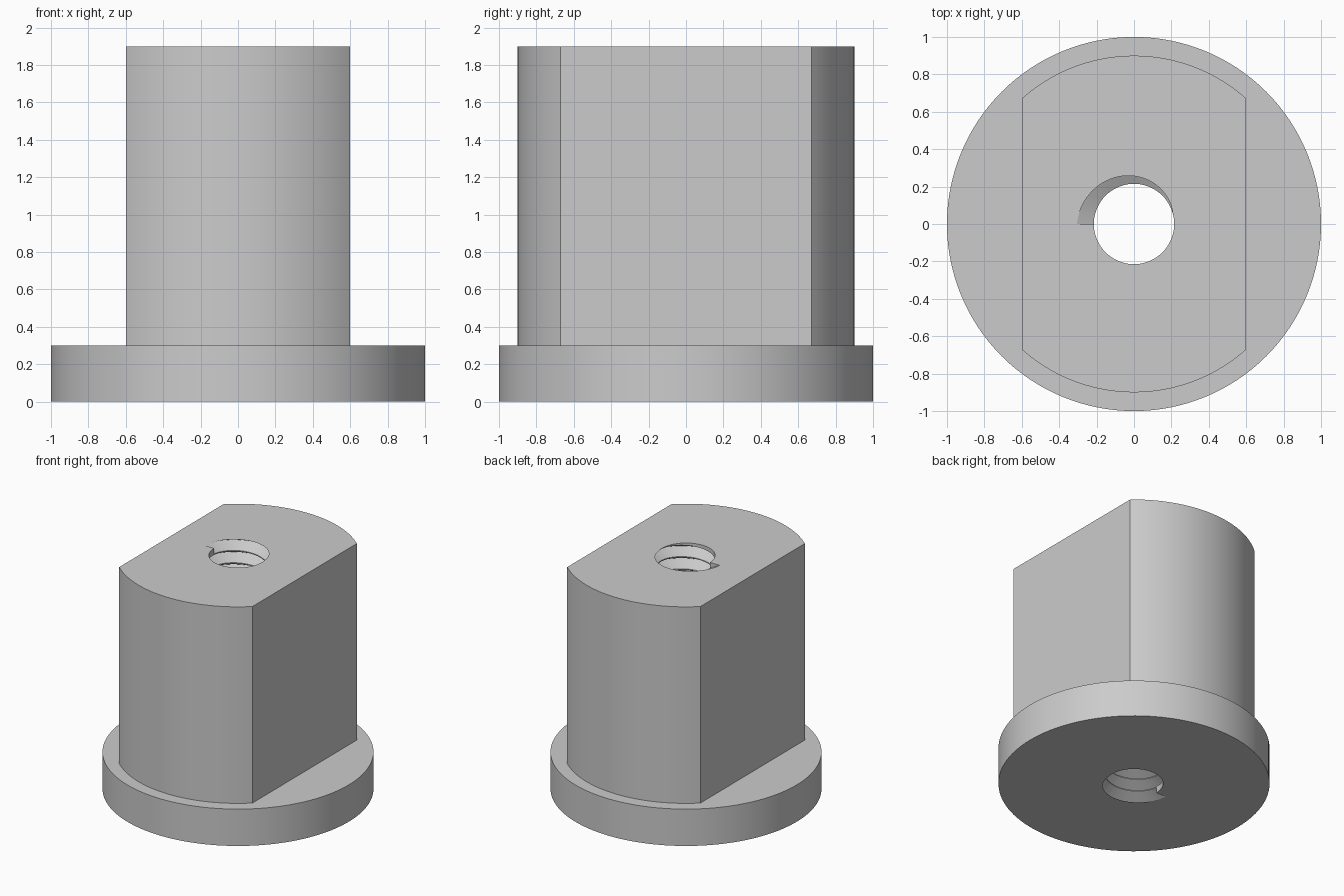
import bpy, bmesh
from math import cos, sin, pi, acos

cube = bpy.data.objects.get("Cube")
if cube:
    bpy.data.objects.remove(cube, do_unlink=True)

HEIGHT, FLANGE_H = 1.9, 0.3
PITCH, BORE_R, ROOT_R = 0.1, 0.215, 0.305
STEPS = 48  # segments per thread turn

grey = bpy.data.materials.new("plain_grey")
grey.use_nodes = True
colour = (0.6, 0.6, 0.6, 1)
grey.diffuse_color = colour
grey.node_tree.nodes["Principled BSDF"].inputs["Base Color"].default_value = colour


def finish(name, bm):
    bmesh.ops.recalc_face_normals(bm, faces=bm.faces[:])
    mesh = bpy.data.meshes.new(name)
    bm.to_mesh(mesh)
    bm.free()
    mesh.materials.append(grey)
    obj = bpy.data.objects.new(name, mesh)
    bpy.context.collection.objects.link(obj)
    return obj


def prism(name, outline, z0, z1):
    bm = bmesh.new()
    face = bm.faces.new([bm.verts.new((x, y, z0)) for x, y in outline])
    top = bmesh.ops.extrude_face_region(bm, geom=[face])["geom"]
    verts = [v for v in top if isinstance(v, bmesh.types.BMVert)]
    bmesh.ops.translate(bm, verts=verts, vec=(0, 0, z1 - z0))
    return finish(name, bm)


def arc(r, start, end, n):
    return [(r * cos(start + (end - start) * i / n),
             r * sin(start + (end - start) * i / n)) for i in range(n + 1)]


def circle(r, n):
    return arc(r, 0, 2 * pi, n)[:-1]


def combine(target, tool, operation):
    mod = target.modifiers.new(operation, "BOOLEAN")
    mod.operation = operation
    mod.solver = "EXACT"
    mod.object = tool
    bpy.context.view_layer.objects.active = target
    bpy.ops.object.modifier_apply(modifier=mod.name)
    bpy.data.objects.remove(tool, do_unlink=True)


# Round flange with a double-flatted boss standing on it
bushing = prism("flanged_bushing", circle(1.0, 128), 0, FLANGE_H)
corner = acos(0.6 / 0.9)
boss_outline = (arc(0.9, corner, pi - corner, 40)
                + arc(0.9, pi + corner, 2 * pi - corner, 40))
boss = prism("boss", boss_outline, 0.1, HEIGHT)
combine(bushing, boss, "UNION")

# Through bore
bore = prism("bore_cutter", circle(BORE_R, STEPS), -0.2, HEIGHT + 0.2)
combine(bushing, bore, "DIFFERENCE")

# Right-hand V thread swept as a helix from the bottom to the top face
bm = bmesh.new()
section = [(ROOT_R, 0), (0.209, 0.49 * PITCH), (0.209, -0.49 * PITCH)]
rings = []
for i in range(round(HEIGHT / PITCH) * STEPS + 1):
    a = pi + 2 * pi * i / STEPS
    rings.append([bm.verts.new((r * cos(a), r * sin(a), PITCH * i / STEPS + dz))
                  for r, dz in section])
for lower, upper in zip(rings, rings[1:]):
    for j in range(3):
        k = (j + 1) % 3
        bm.faces.new((lower[j], lower[k], upper[k], upper[j]))
bm.faces.new(rings[0])
bm.faces.new(rings[-1])
combine(bushing, finish("thread_cutter", bm), "DIFFERENCE")

# Smooth round walls, crisp rims and flats
bpy.ops.object.select_all(action="DESELECT")
bushing.select_set(True)
bpy.context.view_layer.objects.active = bushing
bpy.ops.object.shade_smooth_by_angle(angle=pi / 6)
